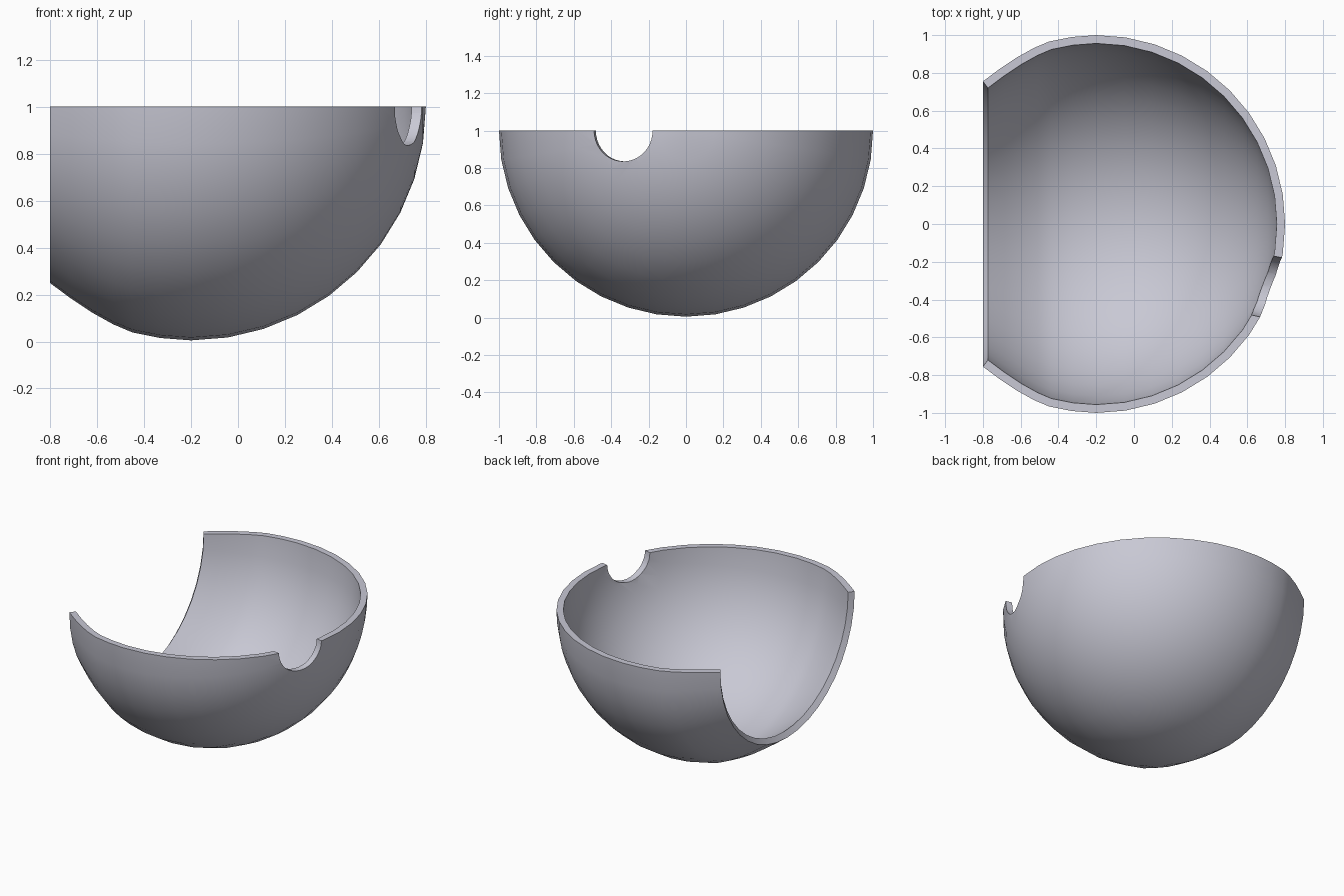
import bpy
import bmesh
from math import pi, sin, cos, radians, hypot
from mathutils import Matrix

cube = bpy.data.objects.get("Cube")
if cube:
    bpy.data.objects.remove(cube, do_unlink=True)

CENTRE_X, RIM_Z, WALL, STEPS = -0.2, 1.0, 0.044, 20

material = bpy.data.materials.new("pale_grey")
material.use_nodes = True
colour = (0.58, 0.58, 0.66, 1)
material.diffuse_color = colour
material.node_tree.nodes["Principled BSDF"].inputs["Base Color"].default_value = colour

# Outer profile: round nose at +x, slightly tucked in towards the open end
outer = [(cos(radians(9 * i)), sin(radians(9 * i))) for i in range(11)]
outer += [(-0.13, 0.99), (-0.25, 0.966), (-0.33, 0.932), (-0.42, 0.882),
          (-0.51, 0.822), (-0.6, 0.755)]

# Inner profile: outer profile moved inwards along its normal
inner = []
for i, (x, r) in enumerate(outer):
    x0, r0 = outer[max(i - 1, 0)]
    x1, r1 = outer[min(i + 1, len(outer) - 1)]
    length = hypot(x1 - x0, r1 - r0)
    nx, nr = (r1 - r0) / length, (x0 - x1) / length
    if i == 0:
        nx, nr = 1, 0
    inner.append((x - WALL * nx, r - WALL * nr))

# Shell: the closed profile swept half a turn about the x axis
bm = bmesh.new()
profile = outer + inner[::-1]
count = len(profile)
rows = []
for k in range(STEPS + 1):
    a = pi * k / STEPS
    rows.append([bm.verts.new((CENTRE_X + x, r * cos(a), RIM_Z - 0.995 * r * sin(a)))
                 for x, r in profile])
for low, high in zip(rows, rows[1:]):
    for i in range(count - 1):
        bm.faces.new((low[i], low[i + 1], high[i + 1], high[i]))

# Flat rim on both sides
for row in (rows[0], rows[-1]):
    for i in range(len(outer) - 1):
        bm.faces.new((row[i], row[i + 1], row[count - 2 - i], row[count - 1 - i]))
bmesh.ops.remove_doubles(bm, verts=bm.verts, dist=0.0001)
bmesh.ops.recalc_face_normals(bm, faces=bm.faces)
mesh = bpy.data.meshes.new("shell")
bm.to_mesh(mesh)
bm.free()
mesh.materials.append(material)
shell = bpy.data.objects.new("shell", mesh)
bpy.context.collection.objects.link(shell)

# Round notch cut through the rim
turn = Matrix.Rotation(radians(-12), 4, 'Z') @ Matrix.Rotation(pi / 2, 4, 'Y')
bpy.ops.mesh.primitive_cylinder_add(vertices=40, radius=0.165, depth=0.5)
cutter = bpy.context.object
cutter.name = "notch_cutter"
cutter.hide_render = True
cutter.data.materials.append(material)
cutter.matrix_world = Matrix.Translation((0.71, -0.332, RIM_Z)) @ turn

bpy.ops.object.select_all(action='DESELECT')
shell.select_set(True)
bpy.context.view_layer.objects.active = shell
cut = shell.modifiers.new("notch", 'BOOLEAN')
cut.operation = 'DIFFERENCE'
cut.solver = 'EXACT'
cut.object = cutter
bpy.ops.object.modifier_apply(modifier=cut.name)
bpy.data.objects.remove(cutter, do_unlink=True)
bpy.ops.object.shade_smooth_by_angle(angle=radians(30))
